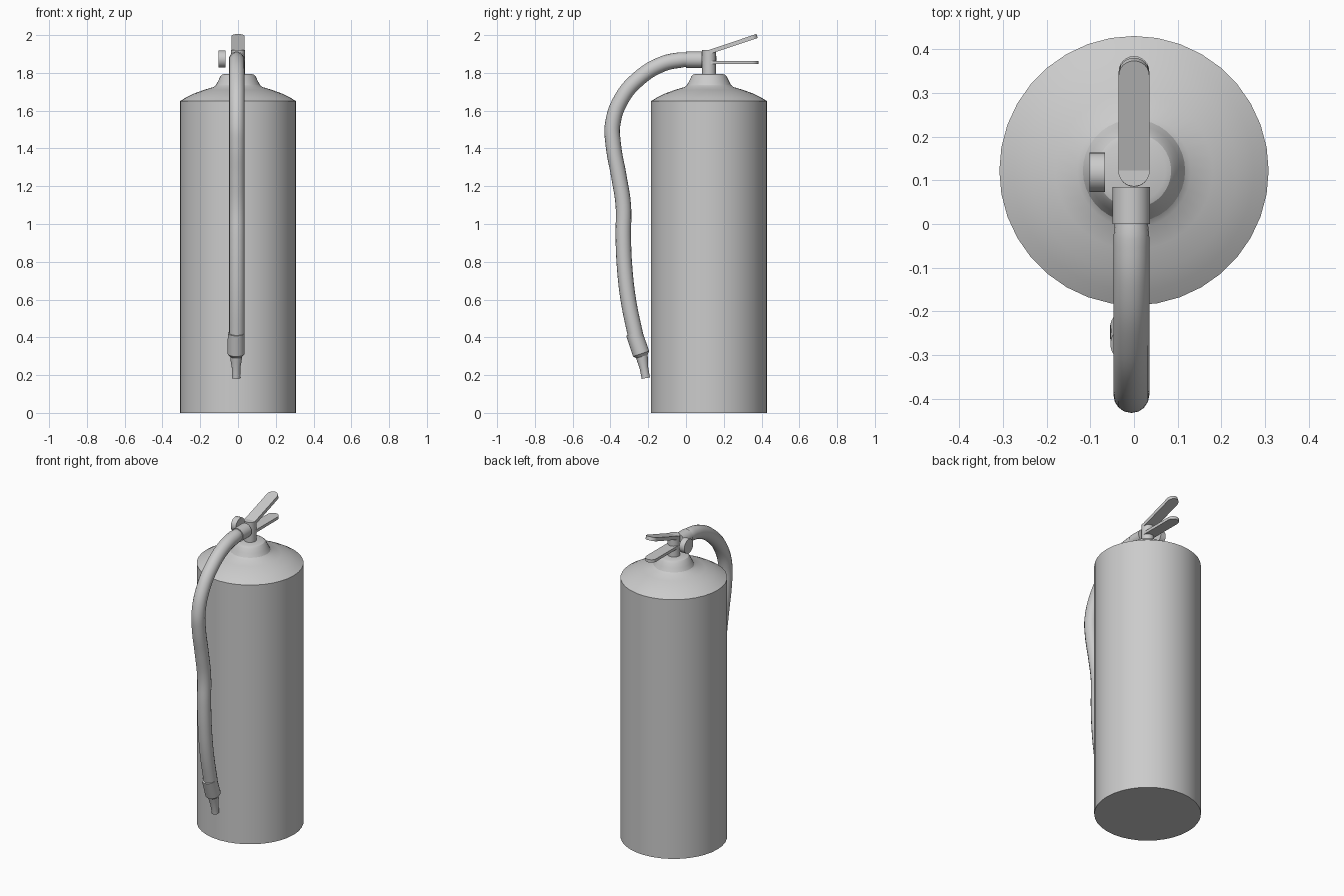
import bpy, math
from mathutils import Vector

if "Cube" in bpy.data.objects:
    bpy.data.objects.remove(bpy.data.objects["Cube"])


def add_mesh(name, verts, faces, angle=35):
    me = bpy.data.meshes.new(name)
    me.from_pydata(verts, [], faces)
    me.update()
    ob = bpy.data.objects.new(name, me)
    bpy.context.collection.objects.link(ob)
    bpy.ops.object.select_all(action='DESELECT')
    bpy.context.view_layer.objects.active = ob
    ob.select_set(True)
    bpy.ops.object.shade_smooth_by_angle(angle=math.radians(angle))
    return ob


def turned(name, start, end, profile, n=32, angle=35):
    """Solid of revolution from start towards end; profile = (radius, distance)."""
    start, axis = Vector(start), (Vector(end) - Vector(start)).normalized()
    rot = Vector((0, 0, 1)).rotation_difference(axis)
    verts, faces = [], []
    for r, d in profile:
        for i in range(n):
            a = math.tau * i / n
            verts.append(start + rot @ Vector((r * math.cos(a), r * math.sin(a), d)))
    for k in range(len(profile) - 1):
        for i in range(n):
            j = (i + 1) % n
            faces.append((k * n + i, k * n + j, (k + 1) * n + j, (k + 1) * n + i))
    last = (len(profile) - 1) * n
    faces += [tuple(reversed(range(n))), tuple(range(last, last + n))]
    return add_mesh(name, verts, faces, angle)


def cylinder(name, start, end, radius, n=32):
    length = (Vector(end) - Vector(start)).length
    return turned(name, start, end, [(radius, 0), (radius, length)], n)


def lever(name, pivot, length, tilt, width=0.07, thick=0.022, n=12):
    """Flat bar with rounded ends, running towards +y from the pivot."""
    r = width / 2
    outline = [(r * math.cos(math.pi * i / n), length - r + r * math.sin(math.pi * i / n))
               for i in range(n + 1)]
    outline += [(-x, length - r - y) for x, y in outline]
    m = len(outline)
    verts = [(x, y, z) for z in (-thick / 2, thick / 2) for x, y in outline]
    faces = [tuple(reversed(range(m))), tuple(range(m, 2 * m))]
    faces += [(i, (i + 1) % m, (i + 1) % m + m, i + m) for i in range(m)]
    ob = add_mesh(name, verts, faces)
    ob.location = pivot
    ob.rotation_euler.x = tilt
    return ob


# Tank with shoulder and neck
turned("tank", (0, 0.122, 0), (0, 0.122, 1), [
    (0.308, 0), (0.308, 1.65), (0.275, 1.67), (0.235, 1.69), (0.18, 1.71), (0.13, 1.725),
    (0.117, 1.735), (0.105, 1.757), (0.094, 1.78), (0.085, 1.79), (0.072, 1.795)], 36, 22)

# Valve stem, outlet and pressure gauge
cylinder("valve_stem", (0, 0.122, 1.78), (0, 0.122, 1.922), 0.036)
cylinder("hose_outlet", (-0.006, 0.085, 1.87), (-0.006, 0, 1.87), 0.043)
cylinder("gauge", (-0.102, 0.118, 1.873), (-0.066, 0.118, 1.873), 0.045)

# Levers
lever("squeeze_lever", (0, 0.13, 1.913), 0.26, math.radians(18.5))
lever("carry_handle", (0, 0.12, 1.855), 0.264, 0, thick=0.018)

# Hose: (y, z) path
path = [(0.02, 1.87), (-0.03, 1.868), (-0.13, 1.845), (-0.25, 1.77), (-0.34, 1.665),
        (-0.388, 1.53), (-0.385, 1.42), (-0.355, 1.25), (-0.332, 1.1), (-0.332, 0.93),
        (-0.325, 0.77), (-0.304, 0.59), (-0.265, 0.4)]
cu = bpy.data.curves.new("hose", 'CURVE')
cu.dimensions = '3D'
cu.bevel_depth = 0.041
cu.bevel_resolution = 6
cu.resolution_u = 6
cu.use_fill_caps = True
sp = cu.splines.new('BEZIER')
sp.bezier_points.add(len(path) - 1)
for i, (p, (y, z)) in enumerate(zip(sp.bezier_points, path)):
    p.co = (-0.006, y, z)
    p.handle_left_type = p.handle_right_type = 'AUTO'
    p.radius = 0.88 if i == 0 else 1
hose = bpy.data.objects.new("hose", cu)
bpy.context.collection.objects.link(hose)
bpy.ops.object.select_all(action='DESELECT')
bpy.context.view_layer.objects.active = hose
hose.select_set(True)
bpy.ops.object.convert(target='MESH')
bpy.ops.object.shade_smooth_by_angle(angle=math.radians(40))

# Nozzle collar and tip
turned("nozzle_collar", (-0.01, -0.275, 0.422), (-0.01, -0.233, 0.3),
       [(0.044, 0), (0.045, 0.115), (0.03, 0.132)])
turned("nozzle_tip", (-0.01, -0.235, 0.305), (-0.01, -0.213, 0.184),
       [(0.032, 0), (0.029, 0.03), (0.023, 0.065), (0.022, 0.123)])
